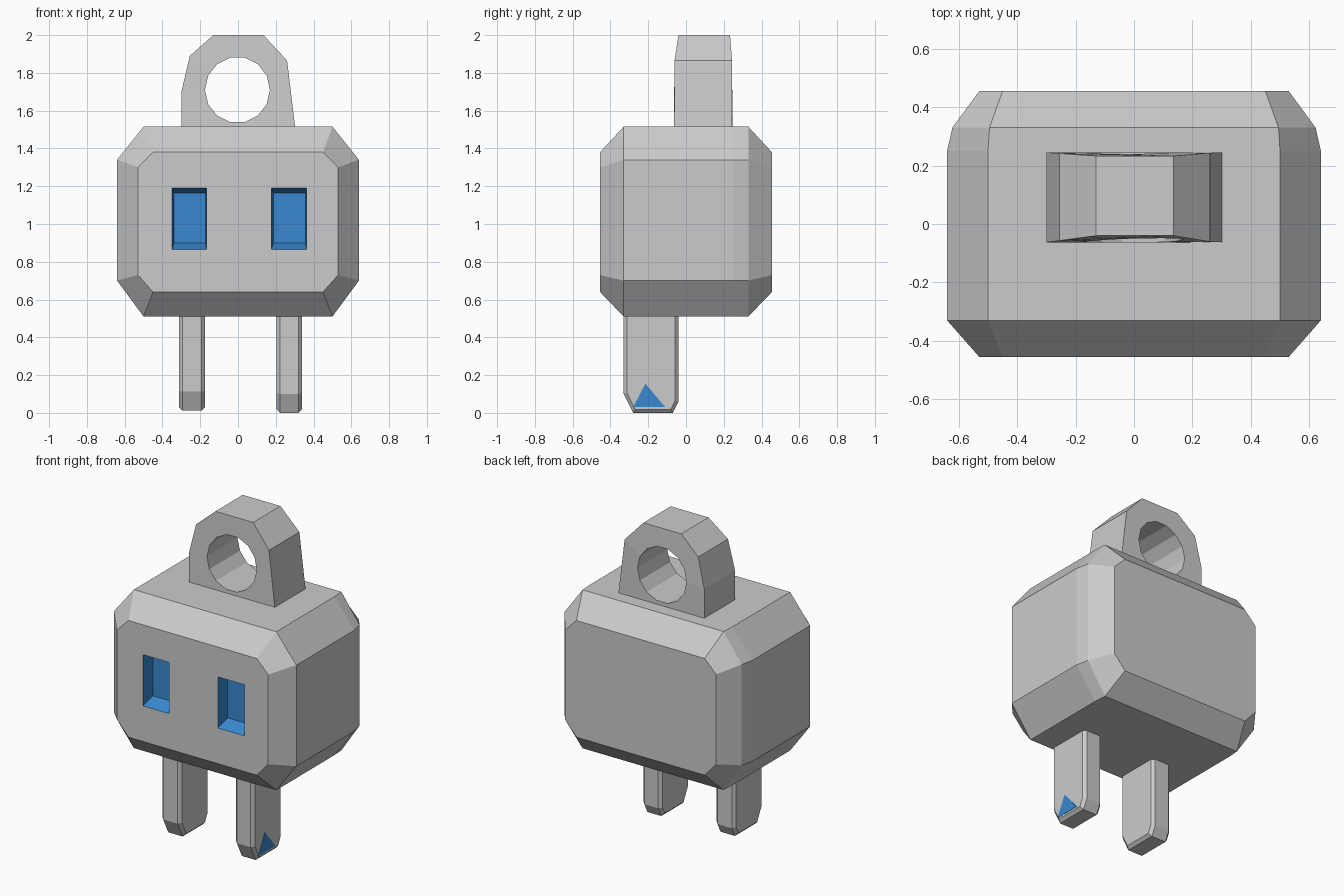
import bpy, bmesh, math

if "Cube" in bpy.data.objects:
    bpy.data.objects.remove(bpy.data.objects["Cube"])

blue = bpy.data.materials.new("blue")
blue.diffuse_color = (0.04, 0.25, 0.63, 1)
blue.use_nodes = True
blue.node_tree.nodes["Principled BSDF"].inputs["Base Color"].default_value = blue.diffuse_color


def loft(name, rings, slots=(), index=0):
    """Skin a row of equal-length point rings and cap both ends."""
    bm = bmesh.new()
    rows = [[bm.verts.new(p) for p in ring] for ring in rings]
    n = len(rows[0])
    for a, b in zip(rows, rows[1:]):
        for i in range(n):
            j = (i + 1) % n
            bm.faces.new((a[i], a[j], b[j], b[i]))
    bm.faces.new(rows[0])
    bm.faces.new(rows[-1])
    bmesh.ops.recalc_face_normals(bm, faces=bm.faces)
    for f in bm.faces:
        f.material_index = index
    mesh = bpy.data.meshes.new(name)
    bm.to_mesh(mesh)
    bm.free()
    for m in slots:
        mesh.materials.append(m)
    obj = bpy.data.objects.new(name, mesh)
    bpy.context.collection.objects.link(obj)
    return obj


def apply_mod(obj, mod):
    bpy.context.view_layer.objects.active = obj
    bpy.ops.object.modifier_apply(modifier=mod.name)


def cut(obj, cutter):
    mod = obj.modifiers.new("cut", 'BOOLEAN')
    mod.operation = 'DIFFERENCE'
    mod.solver = 'EXACT'
    mod.object = cutter
    apply_mod(obj, mod)
    bpy.data.objects.remove(cutter)


def octagon(y, x, x_in, z0, z1, low, high):
    """Chamfered rectangle in the xz plane at depth y."""
    return [(-x, y, low), (-x_in, y, z0), (x_in, y, z0), (x, y, low),
            (x, y, high), (x_in, y, z1), (-x_in, y, z1), (-x, y, high)]


def rect(y, x0, x1, z0, z1):
    return [(x0, y, z0), (x1, y, z0), (x1, y, z1), (x0, y, z1)]


# Chunky chamfered body
body = loft("body", [
    octagon(-0.455, 0.53, 0.45, 0.64, 1.38, 0.73, 1.30),
    octagon(-0.33, 0.64, 0.50, 0.51, 1.515, 0.70, 1.34),
    octagon(0.25, 0.64, 0.50, 0.51, 1.515, 0.70, 1.34),
    octagon(0.33, 0.622, 0.495, 0.51, 1.515, 0.70, 1.34),
    octagon(0.455, 0.53, 0.45, 0.64, 1.38, 0.73, 1.30),
], (None, blue))

# Recessed blue eyes
for x0, x1 in ((-0.35, -0.165), (0.175, 0.365)):
    cut(body, loft("eye_cutter", [
        rect(-0.47, x0, x1, 0.86, 1.195),
        rect(-0.37, x0 + 0.012, x1 - 0.008, 0.90, 1.165),
    ], (None, blue), 1))

# Hanging loop on top, slightly narrower at its crown
arch = [(-0.30, 1.45), (-0.30, 1.70), (-0.255, 1.89), (-0.13, 2.0),
        (0.135, 2.0), (0.26, 1.865), (0.31, 1.45)]
front, back = [], []
for x, z in arch:
    t = max(0, z - 1.85) / 0.15
    front.append((x, -0.063 + 0.023 * t, z))
    back.append((x, 0.245 - 0.012 * t, z))
loop = loft("hanging_loop", [front, back])
hole = [(0.172 * math.sin(a) - 0.003, 1.71 + 0.175 * math.cos(a))
        for a in (math.tau * (i + 0.5) / 14 for i in range(14))]
cut(loop, loft("hole_cutter", [[(x, y, z) for x, z in hole] for y in (-0.3, 0.5)]))

# Two flat legs with chamfered feet
side = [(-0.33, 0.56), (-0.33, 0.10), (-0.28, 0.0), (-0.07, 0.0),
        (-0.04, 0.06), (-0.04, 0.56)]
for name, x0, x1, lift in (("left_leg", -0.312, -0.175, 0.012),
                           ("right_leg", 0.205, 0.338, 0.0)):
    leg = loft(name, [[(x, y, z + lift) for y, z in side] for x in (x0, x1)])
    mod = leg.modifiers.new("edge_chamfer", 'BEVEL')
    mod.width = 0.018
    mod.segments = 1
    mod.limit_method = 'ANGLE'
    mod.angle_limit = math.radians(80)
    apply_mod(leg, mod)

# Blue triangular mark on the outer side of the right leg
mark = [(-0.28, 0.03), (-0.11, 0.03), (-0.215, 0.155)]
loft("leg_mark", [[(x, y, z) for y, z in mark] for x in (0.33, 0.34)], (blue,))
